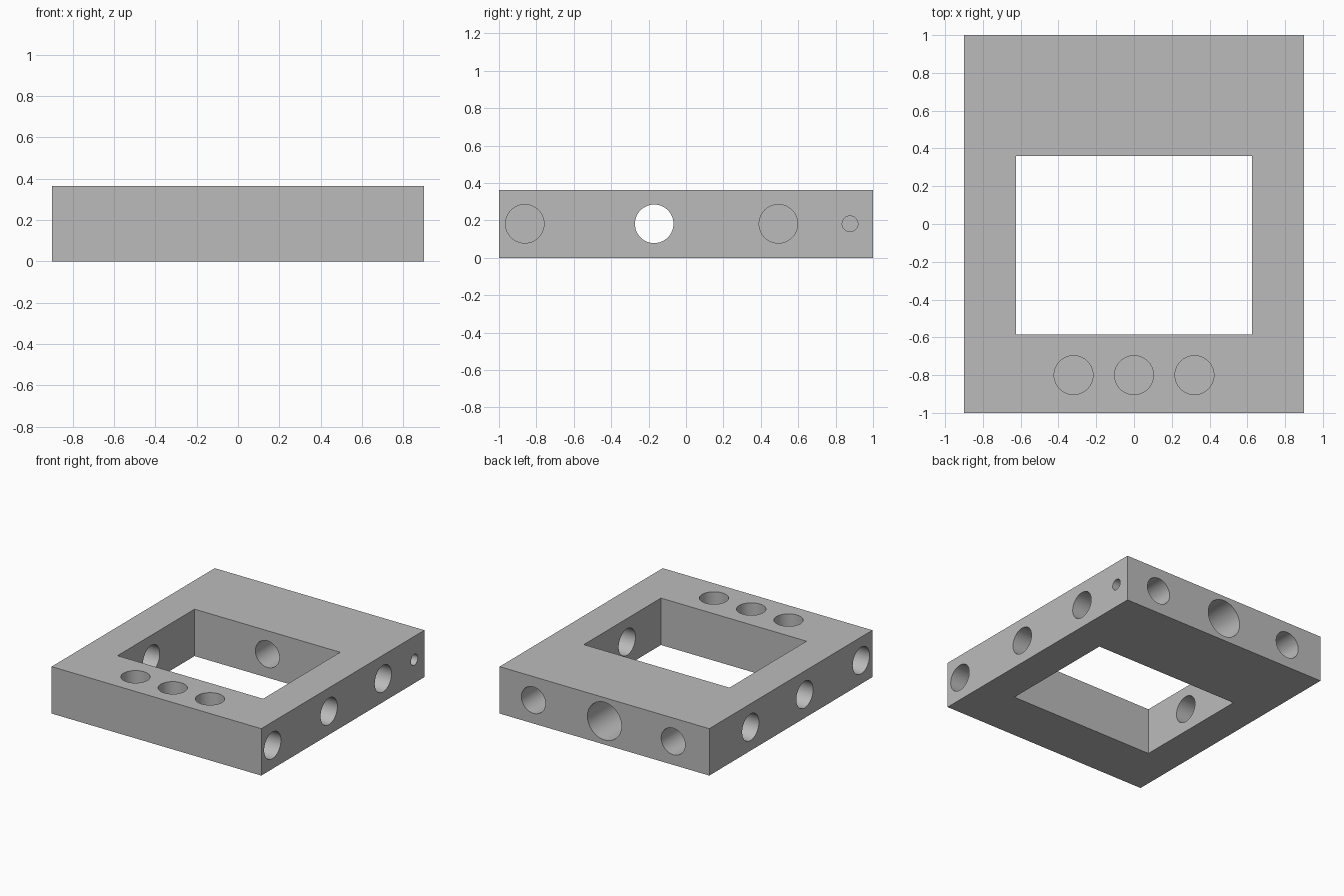
import bpy
import math

cube = bpy.data.objects.get("Cube")
if cube:
    bpy.data.objects.remove(cube, do_unlink=True)

HALF_X, HALF_Y, HEIGHT = 0.9, 1.0, 0.364
MID_Z = HEIGHT / 2
BORE = 0.103          # common port radius
OVER = 0.05           # cutter overshoot beyond the surface

grey = bpy.data.materials.new("plain_grey")
grey.use_nodes = True
GREY = (0.5, 0.5, 0.5, 1)
grey.diffuse_color = GREY
grey.node_tree.nodes["Principled BSDF"].inputs["Base Color"].default_value = GREY


def box(name, x0, x1, y0, y1, z0, z1):
    bpy.ops.mesh.primitive_cube_add(
        size=1, location=((x0 + x1) / 2, (y0 + y1) / 2, (z0 + z1) / 2))
    ob = bpy.context.object
    ob.name = name
    ob.scale = (x1 - x0, y1 - y0, z1 - z0)
    bpy.ops.object.transform_apply(location=True, scale=True, rotation=False)
    ob.data.materials.append(grey)
    return ob


def cut(target, cutter):
    """Subtract the cutter from the target and remove it."""
    cutter.hide_render = True
    mod = target.modifiers.new("cut", 'BOOLEAN')
    mod.operation = 'DIFFERENCE'
    mod.solver = 'EXACT'
    mod.object = cutter
    bpy.context.view_layer.objects.active = target
    bpy.ops.object.modifier_apply(modifier=mod.name)
    bpy.data.objects.remove(cutter, do_unlink=True)


def drill(target, axis, start, end, across, radius=BORE):
    """Drill along an axis from start to end; across gives the other two coordinates."""
    centre = list(across)
    centre.insert("xyz".index(axis), (start + end) / 2)
    turn = {"x": (0, math.pi / 2, 0), "y": (math.pi / 2, 0, 0), "z": (0, 0, 0)}[axis]
    bpy.ops.mesh.primitive_cylinder_add(
        vertices=64, radius=radius, depth=abs(end - start), location=centre, rotation=turn)
    cutter = bpy.context.object
    cutter.data.materials.append(grey)
    cut(target, cutter)


# Rectangular block with its open window
block = box("frame_block", -HALF_X, HALF_X, -HALF_Y, HALF_Y, 0, HEIGHT)
cut(block, box("window_cutter", -0.625, 0.625, -0.585, 0.36, -OVER, HEIGHT + OVER))

# Side ports, the middle pair opening into the window
for side in (-1, 1):
    for y, inner in ((-0.862, 0.5), (-0.17, 0.55), (0.494, 0.5)):
        drill(block, "x", side * (HALF_X + OVER), side * inner, (y, MID_Z))

# Small side hole
drill(block, "x", HALF_X + OVER, 0.77, (0.877, MID_Z), 0.042)

# Blind holes in the top of the front rail
for x in (-0.32, 0, 0.32):
    drill(block, "z", HEIGHT + OVER, 0.15, (x, -0.8))

# Back ports: two blind, and a stepped one through to the window
for x in (-0.59, 0.61):
    drill(block, "y", HALF_Y + OVER, 0.63, (x, MID_Z))
drill(block, "y", HALF_Y + OVER, 0.3, (0, MID_Z))
drill(block, "y", HALF_Y + OVER, 0.63, (0, MID_Z), 0.146)

# Smooth bores, crisp edges
bpy.ops.object.select_all(action='DESELECT')
block.select_set(True)
bpy.context.view_layer.objects.active = block
bpy.ops.object.shade_smooth_by_angle(angle=math.radians(30))
